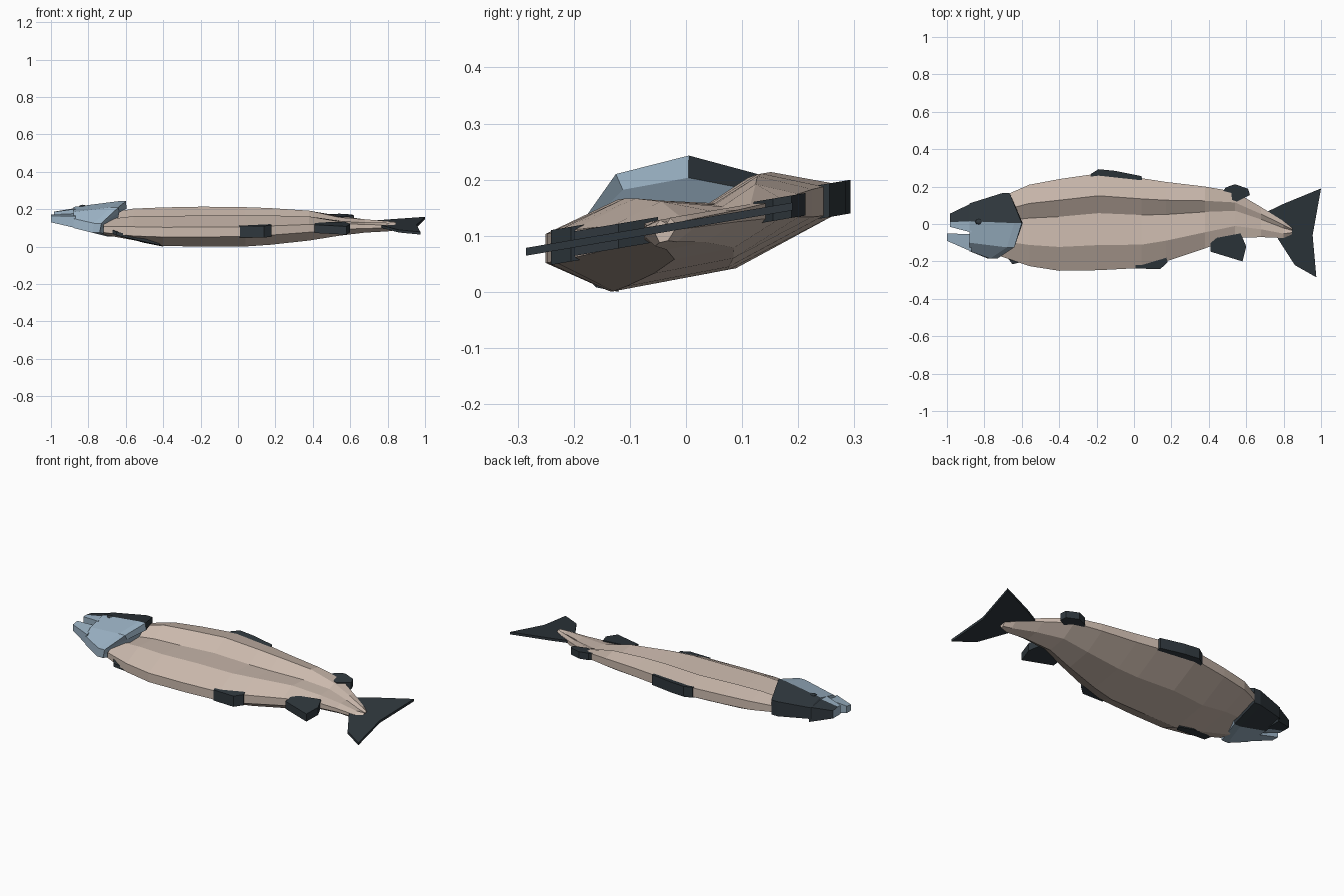
import bpy
import bmesh

if "Cube" in bpy.data.objects:
    bpy.data.objects.remove(bpy.data.objects["Cube"])


def material(name, rgb):
    mat = bpy.data.materials.new(name)
    mat.use_nodes = True
    colour = (*rgb, 1.0)
    mat.diffuse_color = colour
    mat.node_tree.nodes["Principled BSDF"].inputs["Base Color"].default_value = colour
    return mat


flesh = material("pale_flesh", (0.60, 0.49, 0.42))
steel = material("steel_blue", (0.33, 0.45, 0.56))
slate = material("dark_slate", (0.028, 0.038, 0.046))


def mid(y):
    """Height of the fish's tilted middle plane."""
    return 0.12 + 0.17 * y


def loft(name, rings, materials, rule=None):
    """Skin a list of equal-length rings and cap both ends."""
    bm = bmesh.new()
    loops = [[bm.verts.new(p) for p in ring] for ring in rings]
    for a, b in zip(loops, loops[1:]):
        n = len(a)
        for i in range(n):
            j = (i + 1) % n
            bm.faces.new((a[i], a[j], b[j], b[i]))
    bm.faces.new(loops[0])
    bm.faces.new(loops[-1])
    bmesh.ops.recalc_face_normals(bm, faces=bm.faces)
    if rule:
        for face in bm.faces:
            face.material_index = rule(face.calc_center_median())
    mesh = bpy.data.meshes.new(name)
    bm.to_mesh(mesh)
    bm.free()
    for mat in materials:
        mesh.materials.append(mat)
    obj = bpy.data.objects.new(name, mesh)
    bpy.context.collection.objects.link(obj)
    return obj


def fin(name, outline, half):
    """Flat fin lying in the tilted plane."""
    rings = [[(x, y, mid(y) + side * half) for x, y in outline] for side in (-1, 1)]
    return loft(name, rings, [slate])


# Body: one cross-section (share of width, height off the middle plane)
section = [(0, -0.026), (0, 0.026), (0.26, 0.065), (0.59, 0.028), (0.77, 0.068),
           (1, 0.026), (1, -0.026), (0.65, -0.093), (0.22, -0.097)]
# Stations: x, low edge, high edge, upper swell, lower swell
stations = [(-0.72, -0.17, 0.14, 0.6, 0.4), (-0.56, -0.225, 0.21, 0.95, 0.65),
            (-0.4, -0.25, 0.24, 1, 0.95), (-0.19, -0.247, 0.27, 1, 1),
            (0.04, -0.235, 0.245, 1, 1), (0.17, -0.2, 0.225, 0.95, 0.95),
            (0.38, -0.13, 0.2, 0.75, 0.8), (0.54, -0.075, 0.172, 0.25, 0.6),
            (0.68, -0.07, 0.09, 0.25, 0.4), (0.8, -0.075, 0.015, 0.25, 0.3),
            (0.845, -0.055, -0.02, 0.25, 0.25)]
rings = []
for x, lo, hi, up, down in stations:
    ring = []
    for t, h in section:
        y = lo + (hi - lo) * t
        edge = max(up, down) if t in (0, 1) else (up if h > 0 else down)
        ring.append((x, y, mid(y) + h * edge))
    rings.append(ring)
loft("body", rings, [flesh])

# Head: slanted gill edge narrowing forward to the cheeks
gill = [(-0.74, -0.185, 0.075), (-0.73, -0.185, 0.125), (-0.64, -0.125, 0.21),
        (-0.6, 0.005, 0.243), (-0.665, 0.165, 0.2), (-0.665, 0.165, 0.115),
        (-0.66, 0.01, 0.055)]
cheek = [(-0.88, -0.145, 0.1), (-0.88, -0.145, 0.15), (-0.88, -0.1, 0.185),
         (-0.88, 0.015, 0.212), (-0.88, 0.11, 0.19), (-0.88, 0.11, 0.125),
         (-0.88, 0.0, 0.1)]
band = [(x - 0.04, y, z) for x, y, z in gill]
inner = [(x + 0.005, y * 0.9, 0.13 + (z - 0.13) * 0.65) for x, y, z in gill]


def back_is_dark(centre):
    return 1 if centre.y > 0.012 and centre.x > -0.96 else 0


loft("head", [inner, gill, band, cheek], [steel, slate], back_is_dark)


def jaw(name, root, tip, low, high):
    """Jaw wedge; root and tip give x and the y points across it."""
    rings = []
    for (x, ys), (z0, z1) in zip((root, tip), (low, high)):
        top = [(x, y, z1 - 0.15 * abs(y)) for y in ys]
        bottom = [(x, y, z0) for y in reversed(ys)]
        rings.append(top + bottom)
    return loft(name, rings, [steel, slate], back_is_dark)


jaw("upper_jaw", (-0.87, (-0.045, 0.015, 0.11)), (-0.985, (-0.015, 0.01, 0.055)),
    (0.105, 0.208), (0.135, 0.188))
jaw("lower_jaw", (-0.87, (-0.147, -0.1, -0.055)), (-1.0, (-0.09, -0.07, -0.05)),
    (0.1, 0.185), (0.13, 0.178))

# Eye: small faceted bead
bpy.ops.mesh.primitive_uv_sphere_add(segments=8, ring_count=6, radius=0.02,
                                     location=(-0.83, 0.012, 0.214))
eye = bpy.context.object
eye.name = "eye"
eye.scale = (1, 0.75, 0.5)
eye.data.materials.append(slate)

# Fins along the back, belly and tail
fin("dorsal_fin", [(-0.24, 0.22), (-0.23, 0.268), (-0.19, 0.293), (-0.1, 0.284),
                   (0.04, 0.256), (0.05, 0.2)], 0.03)
fin("adipose_fin", [(0.46, 0.15), (0.49, 0.195), (0.54, 0.213), (0.61, 0.188),
                    (0.62, 0.155), (0.55, 0.12)], 0.02)
fin("pelvic_fin", [(0.0, -0.2), (0.01, -0.238), (0.14, -0.241), (0.18, -0.205),
                   (0.17, -0.17)], 0.031)
fin("anal_fin", [(0.41, -0.08), (0.41, -0.148), (0.58, -0.2), (0.6, -0.12),
                 (0.57, -0.05)], 0.022)
fin("tail_fin", [(0.7, 0.06), (0.8, 0.108), (1.0, 0.19), (0.955, -0.06),
                 (0.975, -0.285), (0.86, -0.22), (0.77, -0.08), (0.74, 0.0)], 0.007)

# Pectoral fin: plate folded against the underside
plate = [(-0.68, -0.175, 0.075), (-0.65, -0.215, 0.06), (-0.42, -0.16, 0.008),
         (-0.4, -0.12, 0.0), (-0.5, -0.12, 0.02)]
loft("pectoral_fin", [plate, [(x, y, z + 0.02) for x, y, z in plate]], [slate])
